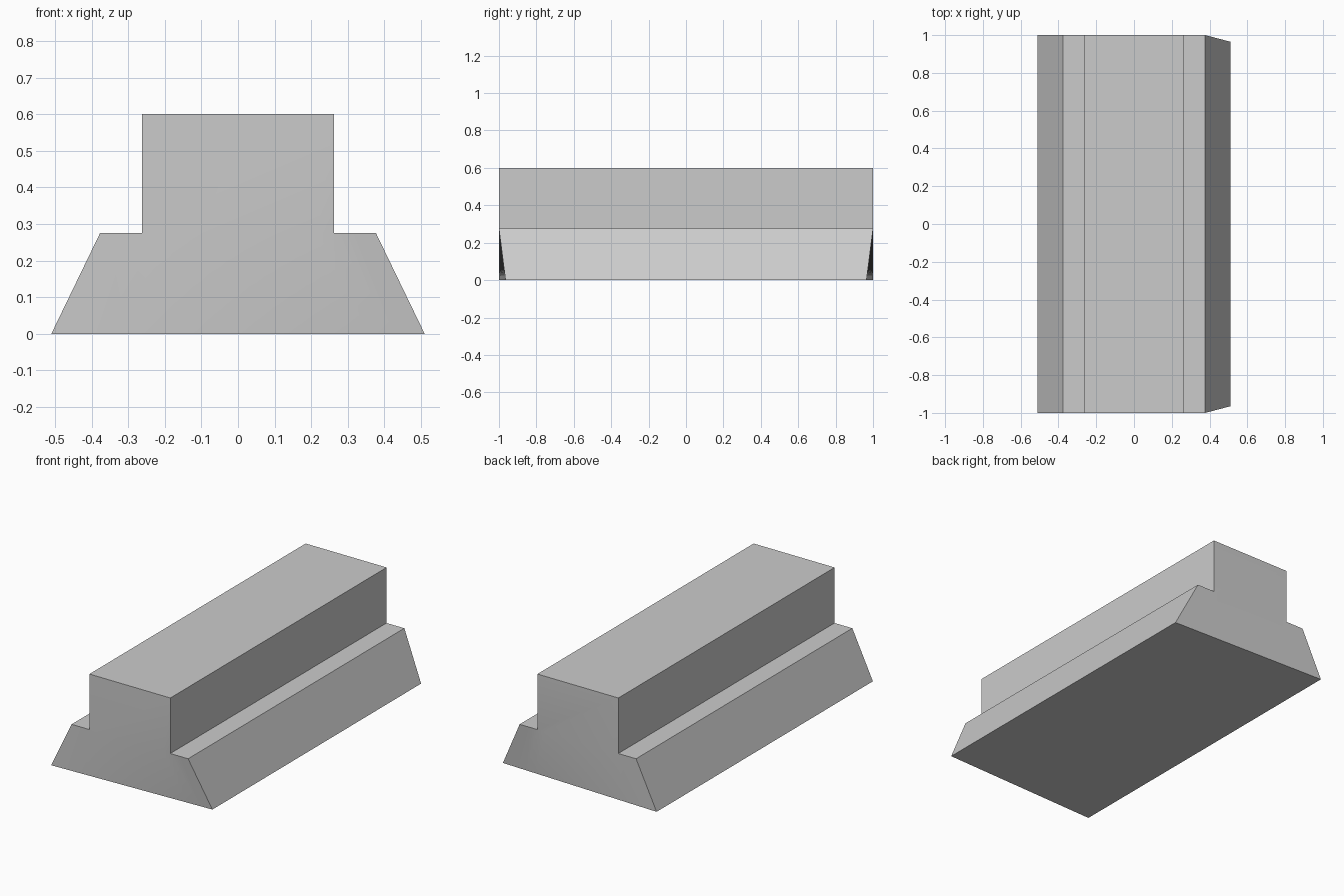
import bpy
import bmesh

cube = bpy.data.objects.get("Cube")
if cube:
    bpy.data.objects.remove(cube, do_unlink=True)

TOP_HALF, FOOT_HALF, RAIL_HALF = 0.377, 0.51, 0.262
SHOULDER_Z, TOP_Z = 0.275, 0.60
SKEW = 0.035          # how far the foot is shortened at each end on the +x side
STEPS = 12            # columns across the upper block

mat = bpy.data.materials.new("plain grey")
mat.use_nodes = True
grey = (0.6, 0.6, 0.6, 1)
mat.diffuse_color = grey
mat.node_tree.nodes["Principled BSDF"].inputs["Base Color"].default_value = grey

bm = bmesh.new()

# Columns across the width, with breaks where the upper block meets the shoulders
inner = RAIL_HALF / TOP_HALF
mid = (1 + inner) / 2
columns = [-1, -mid] + [inner * (2 * i / STEPS - 1) for i in range(STEPS + 1)] + [mid, 1]

# Base: one ring per column, with slightly twisted ends
rings = []
for t in columns:
    foot_y = 1 - SKEW * (t + 1) / 2
    rings.append([bm.verts.new(p) for p in (
        (FOOT_HALF * t, -foot_y, 0), (FOOT_HALF * t, foot_y, 0),
        (TOP_HALF * t, 1, SHOULDER_Z), (TOP_HALF * t, -1, SHOULDER_Z))])

block_faces = []
for a, b in zip(rings, rings[1:]):
    for k in range(4):
        n = (k + 1) % 4
        face = bm.faces.new((a[k], b[k], b[n], a[n]))
        if k == 2 and abs(face.calc_center_median().x) < RAIL_HALF:
            block_faces.append(face)
bm.faces.new(rings[0])
bm.faces.new(rings[-1][::-1])

# Upper block: raised from the middle of the base
raised = bmesh.ops.extrude_face_region(bm, geom=block_faces)["geom"]
for v in (g for g in raised if isinstance(g, bmesh.types.BMVert)):
    v.co.z = TOP_Z
bmesh.ops.delete(bm, geom=[f for f in block_faces if f.is_valid], context="FACES")

# Merge the flat strips and leave the twisted ends as they are
bmesh.ops.dissolve_limit(bm, angle_limit=0.0005, verts=bm.verts, edges=bm.edges)
bmesh.ops.recalc_face_normals(bm, faces=bm.faces)

mesh = bpy.data.meshes.new("stepped_block")
bm.to_mesh(mesh)
bm.free()
mesh.materials.append(mat)
block = bpy.data.objects.new("stepped_block", mesh)
bpy.context.collection.objects.link(block)

# Smooth the twisted ends, keep every real edge sharp
bpy.context.view_layer.objects.active = block
block.select_set(True)
bpy.ops.object.shade_smooth_by_angle(angle=0.5)
